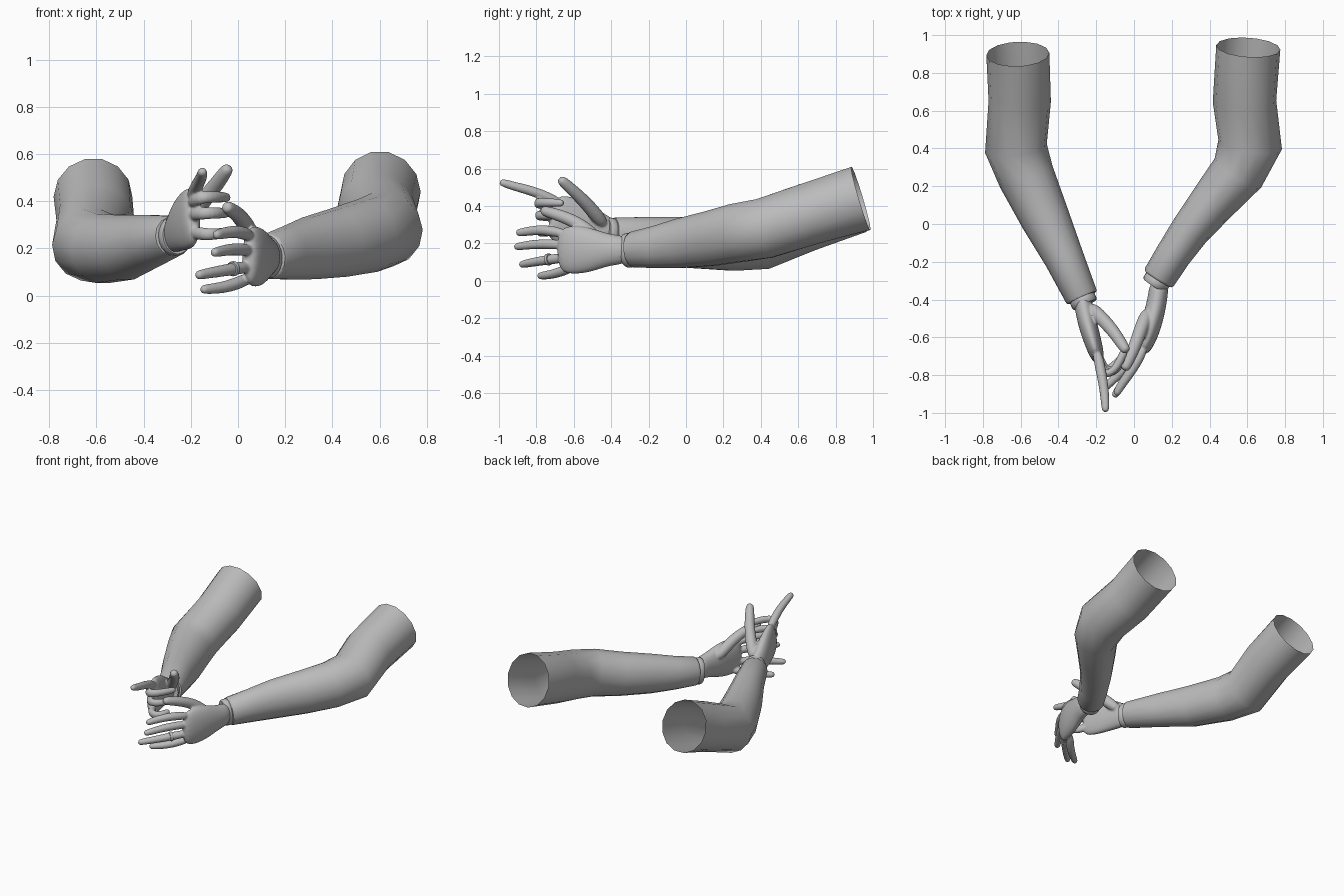
import bpy, bmesh, math
from mathutils import Vector

cube = bpy.data.objects.get("Cube")
if cube:
    bpy.data.objects.remove(cube, do_unlink=True)

grey = bpy.data.materials.new("plain grey")
grey.use_nodes = True
grey.diffuse_color = (0.5, 0.5, 0.5, 1)
grey.node_tree.nodes["Principled BSDF"].inputs["Base Color"].default_value = grey.diffuse_color


def loft(bm, rings, sides, cap_start=True, cap_end=True):
    """Skin oval rings (x, y, z, half_width, half_height) into a tube."""
    centres = [Vector(r[:3]) for r in rings]
    loops = []
    for i, ring in enumerate(rings):
        ahead = centres[min(i + 1, len(rings) - 1)] - centres[i]
        behind = centres[i] - centres[max(i - 1, 0)]
        tangent = (ahead.normalized() + behind.normalized()).normalized()
        across = tangent.cross(Vector((0, 0, 1))).normalized()
        up = across.cross(tangent)
        loop = []
        for k in range(sides):
            angle = math.tau * k / sides
            offset = across * math.cos(angle) * ring[3] + up * math.sin(angle) * ring[4]
            loop.append(bm.verts.new(centres[i] + offset))
        loops.append(loop)
    for low, high in zip(loops, loops[1:]):
        for k in range(sides):
            n = (k + 1) % sides
            bm.faces.new((low[k], low[n], high[n], high[k]))
    if cap_start:
        bm.faces.new(loops[0][::-1])
    if cap_end:
        bm.faces.new(loops[-1])


def finger(bm, points, radius):
    """Tapered round finger with a blunt tip."""
    rings = []
    for i, point in enumerate(points):
        r = radius * (1 - 0.25 * i / (len(points) - 1))
        rings.append((*point, r, r))
    tip = Vector(points[-1])
    step = (tip - Vector(points[-2])).normalized()
    rings[-1] = (*(tip - step * radius), *rings[-1][3:])
    rings.append((*(tip - step * radius * 0.1), radius * 0.55, radius * 0.55))
    loft(bm, rings, 10)


def finish(bm, name, angle=50):
    bmesh.ops.recalc_face_normals(bm, faces=bm.faces)
    mesh = bpy.data.meshes.new(name)
    bm.to_mesh(mesh)
    bm.free()
    mesh.materials.append(grey)
    obj = bpy.data.objects.new(name, mesh)
    bpy.context.collection.objects.link(obj)
    bpy.ops.object.select_all(action='DESELECT')
    obj.select_set(True)
    bpy.context.view_layer.objects.active = obj
    bpy.ops.object.shade_smooth_by_angle(angle=math.radians(angle))
    return obj


def band(name, centre, direction, length, half_width, half_height, sides):
    """Short cuff or ring around a direction."""
    centre, step = Vector(centre), Vector(direction).normalized() * length / 2
    bm = bmesh.new()
    loft(bm, [(*(centre + step * t), half_width * s, half_height * s)
              for t, s in ((-1, 0.93), (-0.6, 1), (0.6, 1), (1, 0.93))], sides)
    return finish(bm, name)


def sleeve(name, rings):
    """Open at the shoulder, rolled lip at the wrist."""
    end, before = Vector(rings[-1][:3]), Vector(rings[-2][:3])
    step = (end - before).normalized()
    w, h = rings[-1][3:]
    lip = [(*(end + step * 0.012), w * 0.94, h * 0.94),
           (*(end + step * 0.014), w * 0.7, h * 0.7)]
    bm = bmesh.new()
    loft(bm, rings + lip, 14, cap_start=False)
    finish(bm, name, 60)
    band(name.replace("sleeve", "cuff"), end + step * 0.03, step, 0.045, w * 0.8, h * 0.94, 20)


def hand(name, palm, fingers, thumb):
    """Palm and fingers fused into one soft skin."""
    bm = bmesh.new()
    loft(bm, palm, 16)
    for points in fingers:
        finger(bm, points, 0.031)
    finger(bm, thumb, 0.042)
    obj = finish(bm, name)
    soften = obj.modifiers.new("round", 'SUBSURF')
    soften.levels = soften.render_levels = 2
    fuse = obj.modifiers.new("fuse", 'REMESH')
    fuse.mode = 'VOXEL'
    fuse.voxel_size = 0.006
    fuse.use_smooth_shade = True
    blend = obj.modifiers.new("blend", 'SMOOTH')
    blend.factor = 0.5
    blend.iterations = 4


# Sleeves, from shoulder to wrist
sleeve("left_sleeve", [
    (.605, .935, .44, .17, .18), (.585, .65, .355, .168, .17),
    (.615, .42, .28, .17, .165), (.55, .27, .255, .145, .16),
    (.43, .13, .225, .125, .15), (.3, -.03, .2, .105, .135),
    (.21, -.16, .18, .095, .115), (.135, -.28, .166, .09, .098)])
sleeve("right_sleeve", [
    (-.615, .9, .42, .167, .175), (-.605, .65, .32, .165, .165),
    (-.625, .4, .215, .165, .16), (-.57, .25, .2, .15, .15),
    (-.47, .03, .205, .13, .14), (-.37, -.18, .23, .105, .115),
    (-.28, -.38, .25, .088, .09)])

# Left hand: open, fingers spread
hand("left_hand", [
    (.135, -.3, .165, .055, .08), (.125, -.4, .165, .052, .08),
    (.1, -.5, .165, .058, .12), (.075, -.6, .165, .05, .135),
    (.04, -.69, .165, .034, .12)],
    [[(.06, -.64, .25), (0, -.76, .275), (-.06, -.84, .265), (-.1, -.91, .255)],
     [(.06, -.64, .19), (-.02, -.78, .2), (-.11, -.92, .18)],
     [(.06, -.63, .125), (-.04, -.76, .11), (-.18, -.89, .085)],
     [(.06, -.59, .08), (-.04, -.7, .035), (-.16, -.79, .025)]],
    [(.08, -.45, .2), (.035, -.56, .3), (0, -.66, .345), (-.055, -.78, .38)])
band("finger_ring", (-.02, -.735, .114), (-.1, -.13, -.02), 0.018, 0.032, 0.032, 16)

# Right hand: forefinger pointing, the rest curled
hand("right_hand", [
    (-.275, -.38, .25, .05, .075), (-.262, -.46, .27, .05, .09),
    (-.24, -.55, .305, .052, .12), (-.21, -.65, .325, .045, .135),
    (-.185, -.73, .345, .034, .12)],
    [[(-.2, -.66, .41), (-.17, -.8, .475), (-.155, -.9, .5), (-.15, -1, .53)],
     [(-.2, -.68, .39), (-.17, -.81, .415), (-.1, -.78, .42), (-.04, -.65, .415)],
     [(-.2, -.68, .34), (-.16, -.8, .35), (-.09, -.78, .35), (-.04, -.67, .35)],
     [(-.2, -.67, .27), (-.15, -.79, .26), (-.09, -.77, .26), (-.06, -.69, .27)]],
    [(-.24, -.43, .29), (-.15, -.52, .4), (-.1, -.58, .46), (-.035, -.68, .55)])
